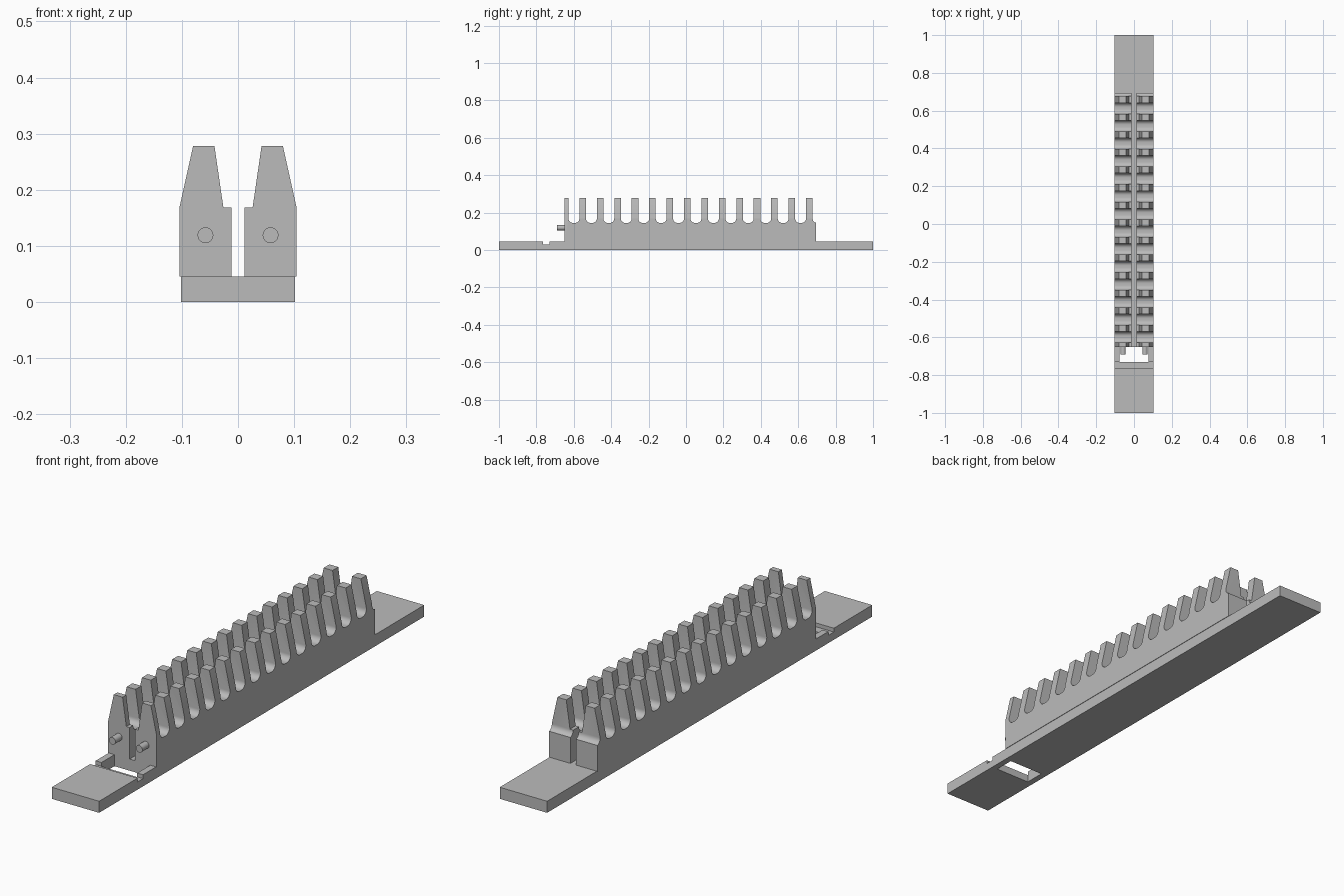
import bpy, bmesh, math

cube = bpy.data.objects.get("Cube")
if cube:
    bpy.data.objects.remove(cube, do_unlink=True)

grey = bpy.data.materials.new("plain grey")
grey.use_nodes = True
GREY = (0.5, 0.5, 0.5, 1)
grey.diffuse_color = GREY
grey.node_tree.nodes["Principled BSDF"].inputs["Base Color"].default_value = GREY


def extrude(bm, ring, offset):
    """Add a closed solid by sweeping a ring of points along an offset."""
    face = bm.faces.new([bm.verts.new(p) for p in ring])
    moved = bmesh.ops.extrude_face_region(bm, geom=[face])["geom"]
    verts = [g for g in moved if isinstance(g, bmesh.types.BMVert)]
    bmesh.ops.translate(bm, verts=verts, vec=offset)


def make_object(name, solids):
    bm = bmesh.new()
    for ring, offset in solids:
        extrude(bm, ring, offset)
    bmesh.ops.recalc_face_normals(bm, faces=bm.faces)
    mesh = bpy.data.meshes.new(name)
    bm.to_mesh(mesh)
    bm.free()
    mesh.materials.append(grey)
    obj = bpy.data.objects.new(name, mesh)
    bpy.context.collection.objects.link(obj)
    return obj


def box(half_x, y0, y1, z0, z1):
    ring = [(-half_x, y0, z0), (half_x, y0, z0), (half_x, y1, z0), (-half_x, y1, z0)]
    return ring, (0, 0, z1 - z0)


def activate(obj):
    bpy.ops.object.select_all(action='DESELECT')
    obj.select_set(True)
    bpy.context.view_layer.objects.active = obj


def cut(obj, cutter):
    mod = obj.modifiers.new("cut", 'BOOLEAN')
    mod.operation = 'DIFFERENCE'
    mod.solver = 'EXACT'
    mod.object = cutter
    activate(obj)
    bpy.ops.object.modifier_apply(modifier=mod.name)


def smooth(obj):
    activate(obj)
    bpy.ops.object.shade_smooth_by_angle(angle=math.radians(30))


BASE_TOP = 0.045
FRONT, BACK = -0.65, 0.694

# Base strip with a window and a shallow cross groove
base = make_object("base_strip", [box(0.102, -1, 1, 0, BASE_TOP)])
for name, shape in (("window_cutter", box(0.077, -0.731, FRONT, -0.1, 0.1)),
                    ("groove_cutter", box(0.2, -0.764, -0.73, 0.03, 0.1))):
    tool = make_object(name, [shape])
    cut(base, tool)
    bpy.data.objects.remove(tool, do_unlink=True)

# Round-bottomed slots that separate the teeth
HALF, FILLET, FLOOR, TOP = 0.029, 0.023, 0.145, 0.35
PITCH, FIRST, STEPS = 0.0932, -0.599, 8


def slot(y):
    outline = [(HALF, TOP)]
    for side in (1, -1):
        for i in range(STEPS + 1):
            k = i if side == 1 else STEPS - i
            a = k / STEPS * math.pi / 2
            outline.append((side * (HALF - FILLET + FILLET * math.cos(a)),
                            FLOOR + FILLET - FILLET * math.sin(a)))
    outline.append((-HALF, TOP))
    return [(-0.2, y + dy, z) for dy, z in outline], (0.4, 0, 0)


slots = make_object("slot_cutter", [slot(FIRST + PITCH * i) for i in range(15)])
slots.hide_render = True

# Toothed rails, one on each side, with a round pin at the front
SECTION = [(0.012, BASE_TOP), (0.104, BASE_TOP), (0.104, 0.17), (0.08, 0.278),
           (0.042, 0.278), (0.026, 0.168), (0.012, 0.168)]

for side, label in ((1, "left"), (-1, "right")):
    rail = make_object(label + "_toothed_rail", [
        ([(side * x, FRONT, z) for x, z in SECTION], (0, BACK - FRONT, 0))])
    cut(rail, slots)
    smooth(rail)

    circle = [math.tau * i / 32 for i in range(32)]
    pin = make_object(label + "_pin", [
        ([(side * 0.058 + 0.014 * math.cos(a), -0.691, 0.119 + 0.014 * math.sin(a))
          for a in circle], (0, 0.05, 0))])
    smooth(pin)

bpy.data.objects.remove(slots, do_unlink=True)
